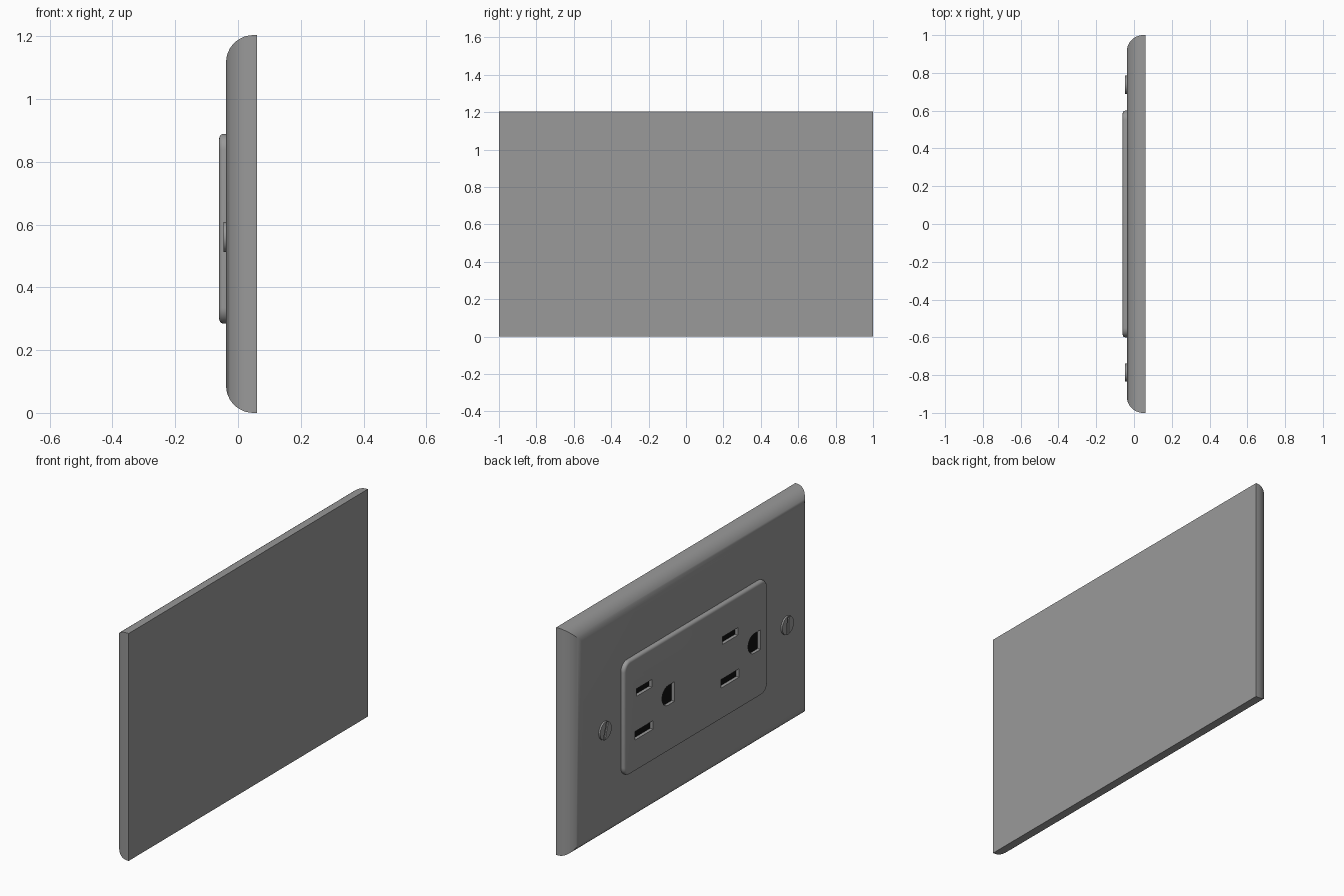
import bpy, bmesh, math

if "Cube" in bpy.data.objects:
    bpy.data.objects.remove(bpy.data.objects["Cube"])

MID = 0.587  # height of the outlet centre
GREY = (0.32, 0.32, 0.32, 1)
BLACK = (0.005, 0.005, 0.005, 1)


def finish(bm, name, colour):
    bmesh.ops.recalc_face_normals(bm, faces=bm.faces[:])
    me = bpy.data.meshes.new(name)
    bm.to_mesh(me)
    bm.free()
    ob = bpy.data.objects.new(name, me)
    bpy.context.collection.objects.link(ob)
    key = "black" if colour == BLACK else "dark_grey"
    mat = bpy.data.materials.get(key) or bpy.data.materials.new(key)
    mat.diffuse_color = colour
    mat.use_nodes = True
    mat.node_tree.nodes["Principled BSDF"].inputs["Base Color"].default_value = mat.diffuse_color
    me.materials.append(mat)
    return ob


def loft(name, sections, colour=GREY):
    """Skin sections of (x, [(y, z), ...]) and cap both ends."""
    bm = bmesh.new()
    rings = [[bm.verts.new((x, y, z)) for y, z in pts] for x, pts in sections]
    n = len(rings[0])
    for a, b in zip(rings, rings[1:]):
        for i in range(n):
            j = (i + 1) % n
            bm.faces.new((a[i], a[j], b[j], b[i]))
    bm.faces.new(rings[0])
    bm.faces.new(rings[-1])
    return finish(bm, name, colour)


def rect(y, z, w, h, tilt=0.0):
    c, s = math.cos(tilt), math.sin(tilt)
    corners = [(-w/2, -h/2), (w/2, -h/2), (w/2, h/2), (-w/2, h/2)]
    return [(y + a*c - b*s, z + a*s + b*c) for a, b in corners]


def round_rect(y, z, w, h, r, n=8):
    pts = []
    for k, (sy, sz) in enumerate([(1, 1), (-1, 1), (-1, -1), (1, -1)]):
        for i in range(n + 1):
            t = math.pi / 2 * (k + i / n)
            pts.append((y + sy*(w/2 - r) + r*math.cos(t), z + sz*(h/2 - r) + r*math.sin(t)))
    return pts


def d_shape(y, z, r, n=16):
    """Flat side towards -y, rounded side towards +y."""
    arc = [(y + r*math.cos(t), z + r*math.sin(t))
           for t in [math.pi * (i/n - 0.5) for i in range(n + 1)]]
    return [(y - r, z - r)] + arc + [(y - r, z + r)]


def circle(y, z, r, n=32):
    return [(y + r*math.cos(2*math.pi*i/n), z + r*math.sin(2*math.pi*i/n)) for i in range(n)]


def cut(ob, cutters):
    for c in cutters:
        m = ob.modifiers.new("cut", 'BOOLEAN')
        m.operation = 'DIFFERENCE'
        m.solver = 'EXACT'
        m.object = c
    bpy.context.view_layer.objects.active = ob
    for m in list(ob.modifiers):
        bpy.ops.object.modifier_apply(modifier=m.name)
    for c in cutters:
        bpy.data.objects.remove(c, do_unlink=True)


def smooth(ob):
    bpy.ops.object.select_all(action='DESELECT')
    ob.select_set(True)
    bpy.context.view_layer.objects.active = ob
    bpy.ops.object.shade_smooth_by_angle(angle=math.radians(30))


# Wall plate with rounded, mitred front edges
R = 0.087
H = 1.204
sections = [(0.06, rect(0, H/2, 2, H))]
for i in range(13):
    t = math.pi / 2 * i / 12
    inset = 2 * R * (1 - math.cos(t))
    sections.append((0.049 - R*math.sin(t), rect(0, H/2, 2 - inset, H - inset)))
smooth(loft("wall_plate", sections))

# Raised outlet face with a softened front edge
B = 0.014
face = [(-0.03, round_rect(0, MID, 1.2, 0.604, 0.05))]
for i in range(6):
    t = math.pi / 2 * i / 5
    d = B * (1 - math.cos(t))
    face.append((-0.06 + B - B*math.sin(t),
                 round_rect(0, MID, 1.2 - 2*d, 0.604 - 2*d, 0.05 - d)))
outlet = loft("outlet_face", face)

# Two sets of socket holes: short slot, long slot and round-sided ground hole
cutters = []
for s, dy in (("left", 0.0), ("right", -0.72)):
    holes = {
        "short_slot": rect(0.436 + dy, 0.70, 0.13, 0.04),
        "long_slot": rect(0.436 + dy, 0.476, 0.15, 0.045),
        "ground_hole": d_shape(0.234 + dy, MID - 0.003, 0.052),
    }
    for name, pts in holes.items():
        cutters.append(loft("cutter", [(-0.1, pts), (-0.0415, pts)]))
        loft(f"{s}_{name}_floor", [(-0.0425, pts), (-0.0405, pts)], BLACK)
cut(outlet, cutters)
smooth(outlet)

# Slotted screws at either end, each turned a little differently
for s, y, z, tilt in (("left", 0.737, 0.585, 0.3), ("right", -0.787, 0.56, 0.05)):
    screw = loft(s + "_screw", [(-0.03, circle(y, z, 0.048)),
                                (-0.047, circle(y, z, 0.048))])
    groove = rect(y, z, 0.016, 0.088, tilt)
    cut(screw, [loft("cutter", [(-0.07, groove), (-0.041, groove)])])
    smooth(screw)
